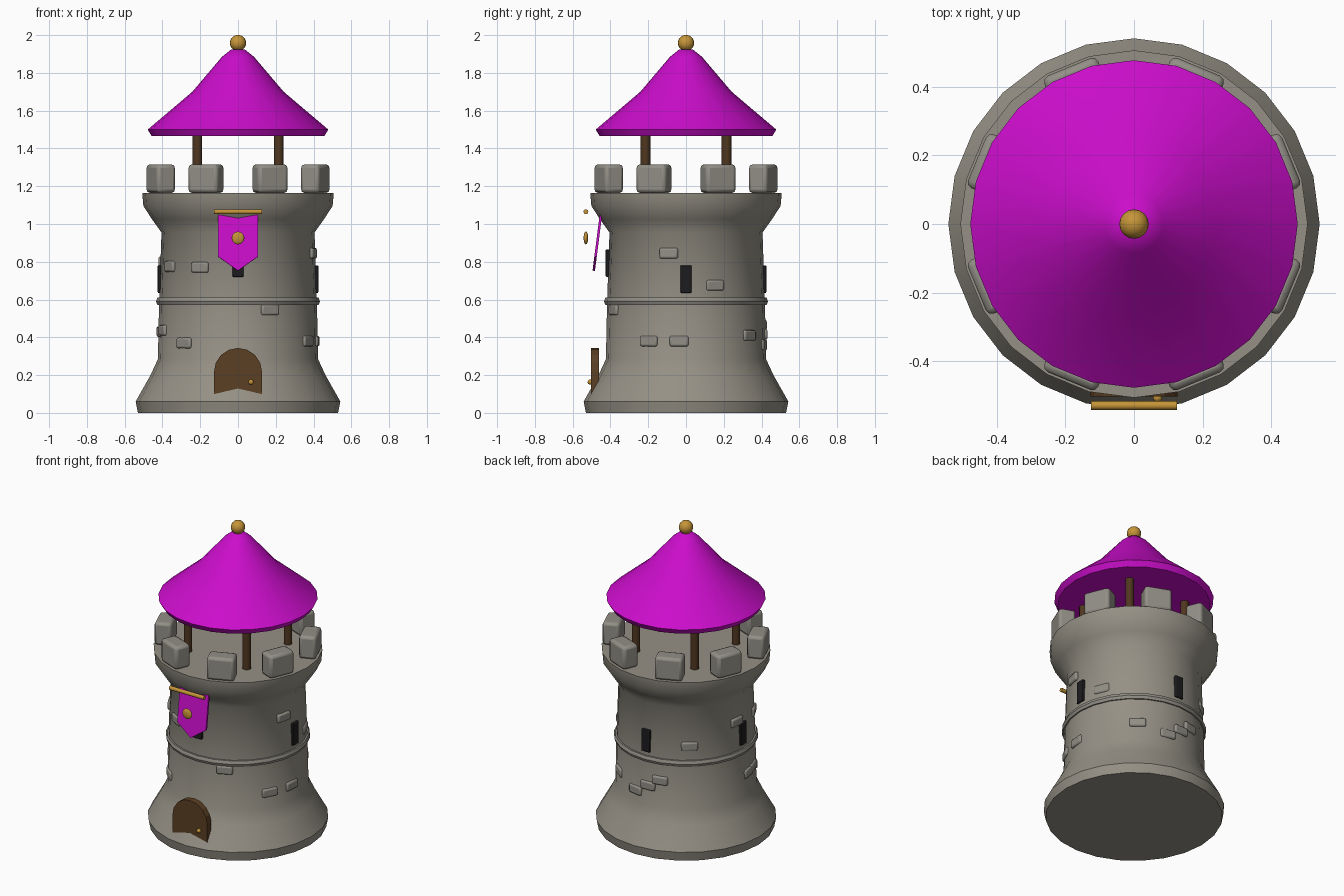
import bpy, bmesh, math
from mathutils import Matrix, Vector

if "Cube" in bpy.data.objects:
    bpy.data.objects.remove(bpy.data.objects["Cube"])


def material(name, r, g, b):
    m = bpy.data.materials.new(name)
    m.diffuse_color = (r, g, b, 1)
    m.use_nodes = True
    m.node_tree.nodes["Principled BSDF"].inputs["Base Color"].default_value = m.diffuse_color
    return m


STONE = material("stone", 0.30, 0.28, 0.235)
TRIM = material("trim_stone", 0.29, 0.275, 0.24)
ROOF = material("magenta", 0.60, 0.004, 0.60)
WOOD = material("door_wood", 0.105, 0.05, 0.017)
POST = material("post_wood", 0.08, 0.038, 0.014)
GOLD = material("gold", 0.56, 0.30, 0.04)
DARK = material("window_dark", 0.012, 0.012, 0.014)


def finish(name, bm, mat, smooth=None, bevel=0):
    bmesh.ops.recalc_face_normals(bm, faces=bm.faces)
    me = bpy.data.meshes.new(name)
    bm.to_mesh(me)
    bm.free()
    me.materials.append(mat)
    ob = bpy.data.objects.new(name, me)
    bpy.context.collection.objects.link(ob)
    if bevel:
        mod = ob.modifiers.new("bevel", 'BEVEL')
        mod.width, mod.segments = bevel, 2
    if smooth:
        bpy.ops.object.select_all(action='DESELECT')
        bpy.context.view_layer.objects.active = ob
        ob.select_set(True)
        bpy.ops.object.shade_smooth_by_angle(angle=math.radians(smooth))
    return ob


def lathe(name, profile, mat, n=24, closed=False, smooth=40):
    """Revolve (radius, z) points; open profiles get end caps."""
    bm = bmesh.new()
    rings = [[bm.verts.new((r * math.cos(2 * math.pi * i / n), r * math.sin(2 * math.pi * i / n), z))
              for i in range(n)] for r, z in profile]
    pairs = list(zip(rings, rings[1:]))
    if closed:
        pairs.append((rings[-1], rings[0]))
    else:
        bm.faces.new(rings[0])
        bm.faces.new(rings[-1])
    for a, b in pairs:
        for i in range(n):
            j = (i + 1) % n
            bm.faces.new((a[i], a[j], b[j], b[i]))
    return finish(name, bm, mat, smooth)


def wall_box(name, deg, radius, z, size, mat, bevel):
    """Box on the round wall; size = (depth, width, height)."""
    bm = bmesh.new()
    bmesh.ops.create_cube(bm, size=1, matrix=Matrix.Diagonal((*size, 1)))
    ob = finish(name, bm, mat, 40, bevel)
    a = math.radians(deg)
    ob.location = (radius * math.cos(a), radius * math.sin(a), z)
    ob.rotation_euler.z = a
    return ob


def plate(name, outline, thick, mat):
    """Extrude an (x, z) outline along y, centred on y = 0."""
    bm = bmesh.new()
    f = bm.faces.new([bm.verts.new((x, -thick / 2, z)) for x, z in outline])
    new = bmesh.ops.extrude_face_region(bm, geom=[f])["geom"]
    bmesh.ops.translate(bm, vec=(0, thick, 0), verts=[v for v in new if isinstance(v, bmesh.types.BMVert)])
    return finish(name, bm, mat)


def ball(name, loc, size, mat, seg=16):
    bm = bmesh.new()
    bmesh.ops.create_uvsphere(bm, u_segments=seg, v_segments=seg // 2 + 2, radius=1,
                              matrix=Matrix.Translation(loc) @ Matrix.Diagonal((*size, 1)))
    return finish(name, bm, mat, 60)


def rod(name, loc, r, length, mat, rot=Matrix()):
    bm = bmesh.new()
    bmesh.ops.create_cone(bm, cap_ends=True, segments=10, radius1=r, radius2=r, depth=length,
                          matrix=Matrix.Translation(loc) @ rot)
    return finish(name, bm, mat, 40)


# Tower body, string course and roof
lathe("tower_body", [(0.53, 0), (0.542, 0.06), (0.463, 0.2), (0.424, 0.285), (0.418, 0.58),
                     (0.405, 0.955), (0.455, 1.025), (0.501, 1.095), (0.507, 1.165)], STONE)
lathe("string_course", [(0.40, 0.572), (0.427, 0.572), (0.434, 0.59), (0.427, 0.61), (0.40, 0.61)],
      TRIM, closed=True)
lathe("roof", [(0.457, 1.465), (0.478, 1.5), (0.242, 1.70), (0.085, 1.885), (0.035, 1.925)], ROOF)
ball("roof_finial", (0, 0, 1.958), (0.043,) * 3, GOLD)

# Battlements
for k in range(8):
    wall_box("merlon", 22.5 + 45 * k, 0.443, 1.24, (0.106, 0.17, 0.15), TRIM, 0.018)

# Roof posts
for sx in (-1, 1):
    for sy in (-1, 1):
        rod("roof_post", (sx * 0.215, sy * 0.215, 1.32), 0.026, 0.32, POST)

# Window slits, the front one sits higher
for deg, z in ((-90, 0.793), (0, 0.708), (90, 0.708), (180, 0.708)):
    wall_box("window_slit", deg, 0.41, z, (0.03, 0.058, 0.145), DARK, 0.004)

# Raised wall stones: angle, height
for deg, z in ((-152, 0.775), (-119.5, 0.77), (-66, 0.545), (-133, 0.37), (-13, 0.845), (22, 0.675),
               (-28, 0.38), (-5, 0.38), (53, 0.41), (79, 0.36), (92, 0.415), (103, 0.465),
               (128, 0.70), (173, 0.80), (188, 0.43), (198, 0.437)):
    wall_box("wall_stone", deg, 0.413 - 0.01 * (z > 0.6), z, (0.034, 0.1, 0.056), TRIM, 0.01)

# Arched door and knob
arch = [(0.127 * math.cos(math.pi * i / 8), 0.217 + 0.127 * math.sin(math.pi * i / 8)) for i in range(9)]
door = plate("door", [(-0.127, 0.03), (0.127, 0.03)] + arch, 0.042, WOOD)
door.location.y = -0.482
ball("door_knob", (0.069, -0.507, 0.163), (0.014,) * 3, GOLD, 10)

# Tilted banner hanging from a gold rod, with a round emblem
banner = plate("banner", [(-0.105, -0.22), (0, -0.295), (0.105, -0.22), (0.105, 0.02), (-0.105, 0.02)],
               0.013, ROOF)
banner.location = (0, -0.451, 1.045)
banner.rotation_euler.x = -math.radians(7.3)
rod("banner_rod", (0, -0.53, 1.065), 0.013, 0.252, GOLD, Matrix.Rotation(math.pi / 2, 4, 'Y'))
ball("banner_emblem", (0, -0.53, 0.926), (0.034, 0.012, 0.034), GOLD)
